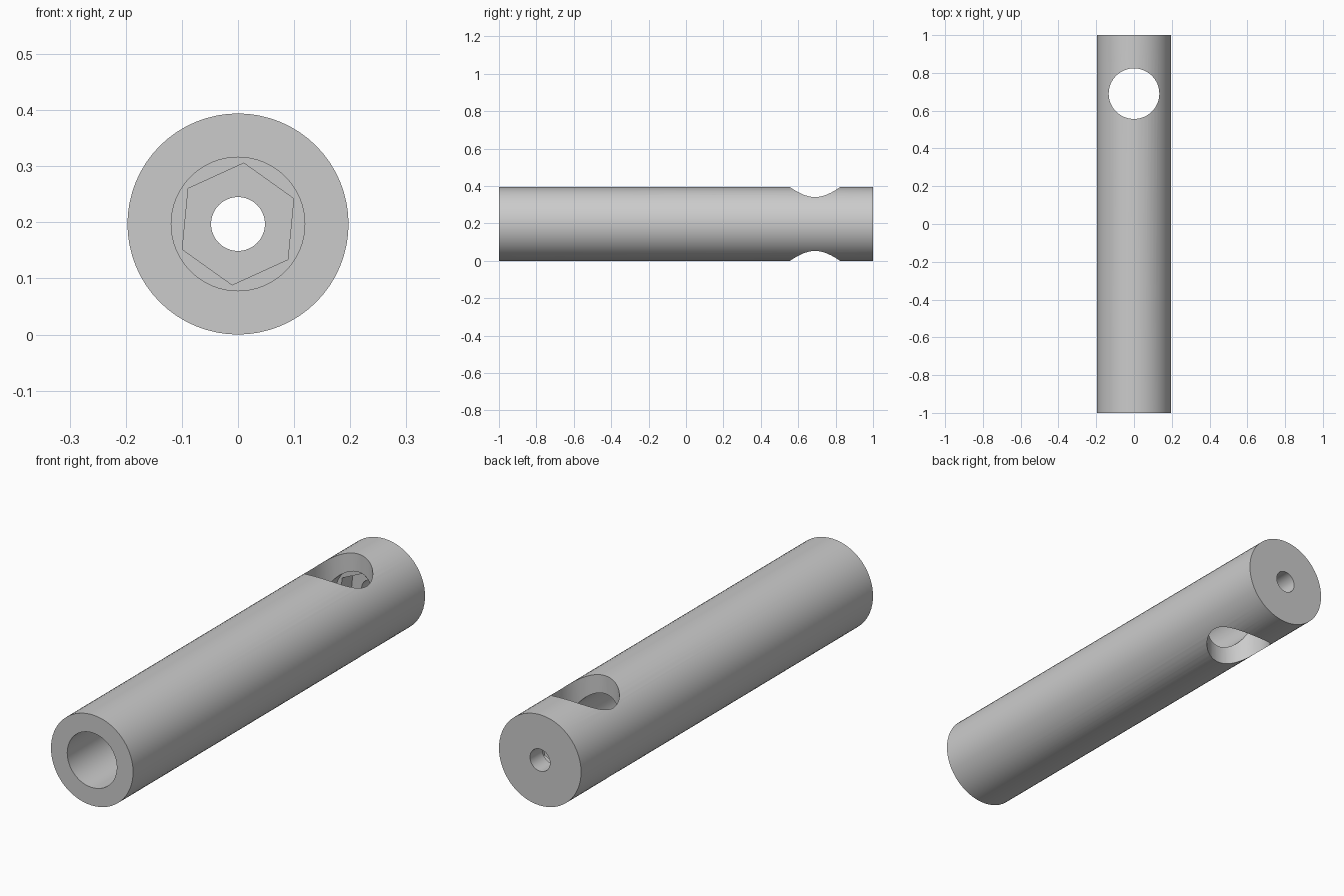
import bpy
from math import radians
from mathutils import Matrix

cube = bpy.data.objects.get("Cube")
if cube:
    bpy.data.objects.remove(cube, do_unlink=True)

RADIUS = 0.197


def rod(name, radius, start, end, sides=64, turn=0):
    """Cylinder lying along y from start to end, centred on the tube axis."""
    bpy.ops.mesh.primitive_cylinder_add(vertices=sides, radius=radius, depth=end - start)
    obj = bpy.context.object
    obj.name = name
    obj.data.transform(Matrix.Translation((0, (start + end) / 2, RADIUS))
                       @ Matrix.Rotation(radians(turn), 4, 'Y')
                       @ Matrix.Rotation(radians(90), 4, 'X'))
    return obj


# Main tube body
grey = bpy.data.materials.new("plain_grey")
grey.use_nodes = True
colour = (0.6, 0.6, 0.6, 1)
grey.diffuse_color = colour
grey.node_tree.nodes["Principled BSDF"].inputs["Base Color"].default_value = colour
tube = rod("tube_body", RADIUS, -1, 1)
tube.data.materials.append(grey)

# Front bore, hexagonal nut pocket and rear bolt hole
cutters = [
    rod("bore_cutter", 0.119, -1.1, 0.84),
    rod("hex_pocket_cutter", 0.109, 0.6, 0.915, sides=6, turn=5.5),
    rod("bolt_hole_cutter", 0.048, 0.65, 1.1, sides=48),
]

# Vertical cross hole near the back
bpy.ops.mesh.primitive_cylinder_add(vertices=64, radius=0.134, depth=1,
                                    location=(0, 0.69, RADIUS))
cross = bpy.context.object
cross.name = "cross_hole_cutter"
cutters.append(cross)

# Cut each hole, then discard its cutter
bpy.context.view_layer.objects.active = tube
for cutter in cutters:
    cutter.hide_render = True
    mod = tube.modifiers.new(cutter.name, 'BOOLEAN')
    mod.operation = 'DIFFERENCE'
    mod.solver = 'EXACT'
    mod.object = cutter
    bpy.ops.object.modifier_apply(modifier=mod.name)
    bpy.data.objects.remove(cutter, do_unlink=True)

# Smooth round walls with crisp rims
bpy.ops.object.select_all(action='DESELECT')
tube.select_set(True)
bpy.ops.object.shade_smooth_by_angle(angle=radians(25))
